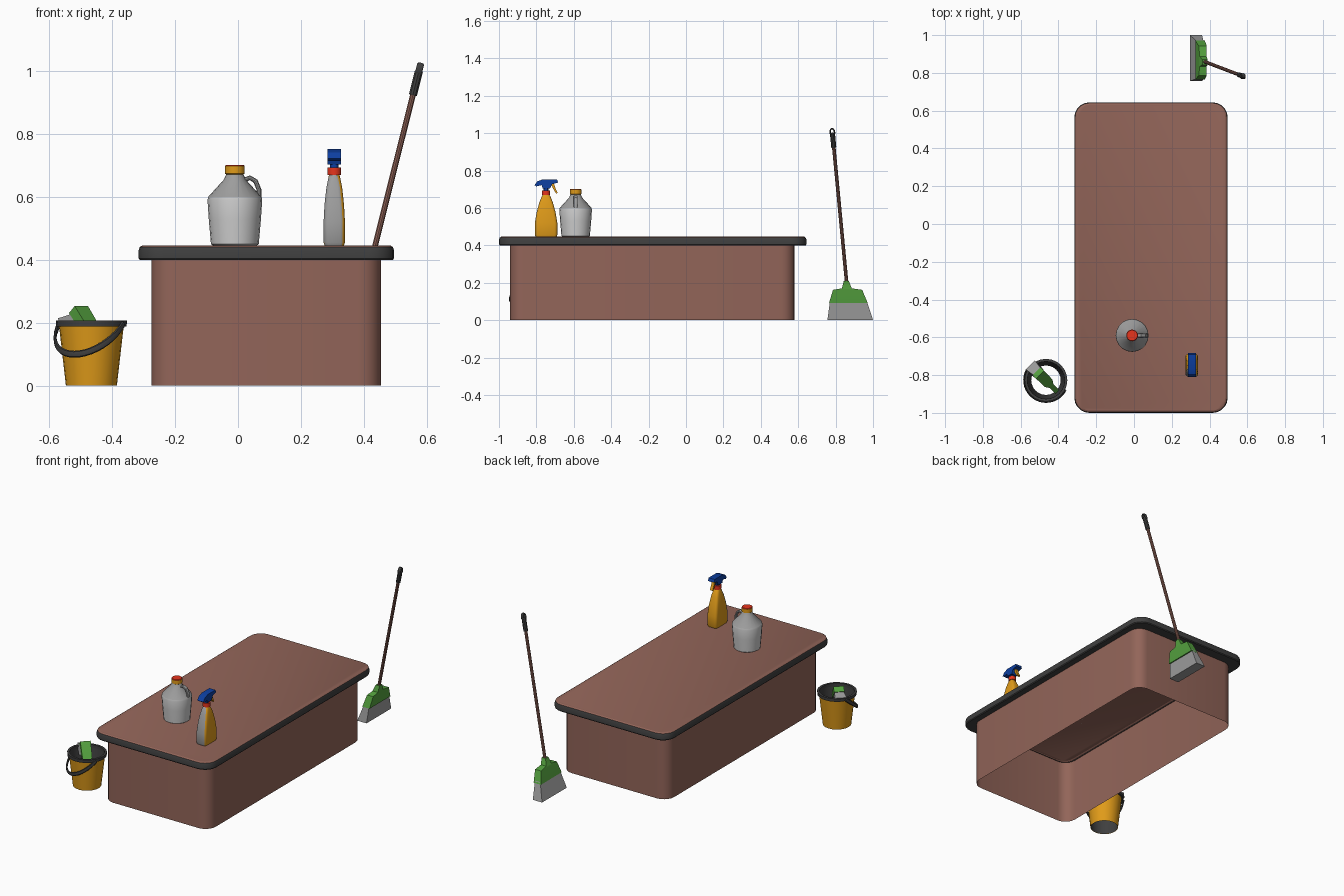
import bpy, bmesh, math
from mathutils import Vector as V

if "Cube" in bpy.data.objects:
    bpy.data.objects.remove(bpy.data.objects["Cube"])


def material(name, r, g, b):
    m = bpy.data.materials.new(name)
    m.diffuse_color = (r, g, b, 1)
    m.use_nodes = True
    m.node_tree.nodes["Principled BSDF"].inputs["Base Color"].default_value = m.diffuse_color
    return m


BROWN = material("brown", 0.29, 0.13, 0.10)
DARK = material("dark_grey", 0.05, 0.05, 0.05)
ORANGE = material("orange", 0.75, 0.33, 0.01)
GREEN = material("green", 0.09, 0.36, 0.05)
BLUE = material("blue", 0.004, 0.05, 0.36)
RED = material("red", 0.80, 0.035, 0.012)
LIGHT = material("light_grey", 0.62, 0.62, 0.62)
GREY = material("mid_grey", 0.34, 0.34, 0.34)


def loft(name, rings, mats, bands=None, cap0=None, cap1=None, rule=None, angle=30):
    """Skin a list of point rings; bands gives a material slot per strip."""
    bm = bmesh.new()
    vs = [[bm.verts.new(p) for p in r] for r in rings]
    n = len(vs[0])
    for k in range(len(vs) - 1):
        for i in range(n):
            j = (i + 1) % n
            f = bm.faces.new((vs[k][i], vs[k][j], vs[k + 1][j], vs[k + 1][i]))
            f.material_index = bands[k] if bands else 0
    if cap0 is not None:
        bm.faces.new(vs[0][::-1]).material_index = cap0
    if cap1 is not None:
        bm.faces.new(vs[-1]).material_index = cap1
    if cap0 is not None and cap1 is not None:
        bmesh.ops.recalc_face_normals(bm, faces=bm.faces)
    if rule:
        bm.normal_update()
        for f in bm.faces:
            f.material_index = rule(f)
    me = bpy.data.meshes.new(name)
    bm.to_mesh(me)
    bm.free()
    for m in mats:
        me.materials.append(m)
    ob = bpy.data.objects.new(name, me)
    bpy.context.collection.objects.link(ob)
    bpy.ops.object.select_all(action='DESELECT')
    bpy.context.view_layer.objects.active = ob
    ob.select_set(True)
    bpy.ops.object.shade_smooth_by_angle(angle=math.radians(angle))
    return ob


def circle(cx, cy, z, r, n=20):
    return [V((cx + r * math.cos(2 * math.pi * i / n),
               cy + r * math.sin(2 * math.pi * i / n), z)) for i in range(n)]


def rounded(cx, cy, z, hx, hy, r, seg=5):
    pts = []
    for q, (sx, sy) in enumerate([(1, 1), (-1, 1), (-1, -1), (1, -1)]):
        for k in range(seg + 1):
            a = math.pi / 2 * (q + k / seg)
            pts.append(V((cx + sx * (hx - r) + r * math.cos(a),
                          cy + sy * (hy - r) + r * math.sin(a), z)))
    return pts


def quad(c, u, v, hu, hv):
    c, u, v = V(c), V(u), V(v)
    return [c + u * hu + v * hv, c - u * hu + v * hv, c - u * hu - v * hv, c + u * hu - v * hv]


def tube(name, pts, ru, rv, mat, side, n=10, closed=False):
    """Sweep an ellipse along points; ru is measured along the side vector."""
    pts = [V(p) for p in pts]
    rings, m = [], len(pts)
    for i, p in enumerate(pts):
        if closed:
            t = pts[(i + 1) % m] - pts[i - 1]
        else:
            t = pts[min(i + 1, m - 1)] - pts[max(i - 1, 0)]
        t.normalize()
        s = V(side)
        s = (s - t * s.dot(t)).normalized()
        w = t.cross(s)
        rings.append([p + s * ru * math.cos(2 * math.pi * k / n)
                      + w * rv * math.sin(2 * math.pi * k / n) for k in range(n)])
    if closed:
        return loft(name, rings + [rings[0]], [mat])
    return loft(name, rings, [mat], cap0=0, cap1=0)


# Table: open-bottomed body, brown top with a dark rounded rim
loft("table_body", [rounded(0.09, -0.18, z, 0.365, 0.76, 0.07) for z in (0, 0.405)], [BROWN])
TX, TY = 0.09, -0.178
loft("table_top", [rounded(TX, TY, 0.40, 0.362, 0.757, 0.07),
                   rounded(TX, TY, 0.40, 0.402, 0.818, 0.075),
                   rounded(TX, TY, 0.405, 0.406, 0.822, 0.08),
                   rounded(TX, TY, 0.43, 0.406, 0.822, 0.08),
                   rounded(TX, TY, 0.441, 0.402, 0.818, 0.076),
                   rounded(TX, TY, 0.446, 0.394, 0.810, 0.07)],
     [DARK, BROWN], bands=[0, 0, 0, 0, 1], cap1=1)

# Jug: light body, grey shoulder, capped neck and side handle
JX, JY = -0.01, -0.59
jug = [(0.446, 0.07), (0.45, 0.076), (0.53, 0.083), (0.59, 0.087), (0.60, 0.085),
       (0.655, 0.035), (0.675, 0.026)]
loft("jug", [circle(JX, JY, z, r) for z, r in jug], [LIGHT, GREY],
     bands=[0, 0, 0, 0, 1, 1], cap0=0, cap1=1)
loft("jug_cap", [circle(JX, JY, z, r) for z, r in
                 [(0.672, 0.028), (0.674, 0.031), (0.698, 0.031), (0.702, 0.028)]],
     [ORANGE, RED], bands=[0, 0, 1], cap0=0, cap1=1)
tube("jug_handle", [(0.015, JY, 0.652), (0.038, JY, 0.661), (0.056, JY, 0.65),
                    (0.067, JY, 0.622), (0.067, JY, 0.59)], 0.011, 0.008, GREY, (0, 1, 0))

# Spray bottle: orange with a grey back face
SX, SY = 0.306, -0.748
bottle = [(0.446, SX, SY, 0.031, 0.056, 0.014), (0.455, SX, SY, 0.034, 0.06, 0.015),
          (0.52, SX, SY, 0.034, 0.06, 0.015), (0.575, SX, SY, 0.031, 0.051, 0.015),
          (0.63, SX, SY, 0.025, 0.036, 0.014), (0.66, SX, SY, 0.019, 0.024, 0.014),
          (0.672, SX, SY, 0.016, 0.016, 0.0155)]
loft("spray_bottle", [rounded(x, y, z, hx, hy, r, 3) for z, x, y, hx, hy, r in bottle],
     [ORANGE, GREY], cap0=0, cap1=0,
     rule=lambda f: int(f.normal.y + 0.4 * f.normal.x < -0.6))
loft("spray_collar", [circle(SX, SY, z, 0.022, 16) for z in (0.67, 0.694)], [RED], cap0=0, cap1=0)
loft("spray_neck", [circle(SX, SY, z, 0.014, 12) for z in (0.69, 0.712)], [BLUE], cap0=0, cap1=0)


def side_plate(name, profile, half, mat):
    loft(name, [[V((SX + s * half, y, z)) for y, z in profile] for s in (-1, 1)],
         [mat], cap0=0, cap1=0)


side_plate("spray_head", [(-0.81, 0.722), (-0.795, 0.742), (-0.765, 0.753), (-0.69, 0.753),
                          (-0.684, 0.735), (-0.715, 0.728), (-0.728, 0.703), (-0.766, 0.703),
                          (-0.772, 0.722), (-0.80, 0.715)], 0.021, BLUE)
side_plate("spray_trigger", [(-0.722, 0.732), (-0.706, 0.732), (-0.700, 0.71), (-0.686, 0.68),
                             (-0.694, 0.677), (-0.712, 0.705)], 0.009, ORANGE)

# Bucket: bottomless orange pail, dark lining, rim and bail
BX, BY = -0.466, -0.827
loft("bucket", [circle(BX, BY, z, r, 24) for z, r in
                [(0, 0.081), (0.2, 0.104), (0.2, 0.101), (0, 0.078)]],
     [ORANGE, DARK], bands=[0, 1, 1])
loft("bucket_rim", [circle(BX, BY, z, r, 24) for z, r in
                    [(0.188, 0.103), (0.188, 0.112), (0.207, 0.113), (0.207, 0.099), (0.188, 0.099)]],
     [DARK])
P, D = V((0.88, -0.47, 0)), V((-0.47, -0.88, 0))
tube("bucket_handle",
     [V((BX, BY, 0.197)) + P * 0.116 * math.cos(t) + (D * 0.115 - V((0, 0, 0.097))) * math.sin(t)
      for t in [math.pi * i / 20 for i in range(21)]], 0.011, 0.005, DARK, (0, 0, 1), n=8)

# Scrub brush standing in the bucket
W = V((0.707, 0.707, 0))
A = V((-0.46, 0.46, 0.76)).normalized()
B = W.cross(A)
B = B if B.z < 0 else -B
loft("scrub_brush", [quad(c, W, B, hw, ht) for c, hw, ht in
                     [((-0.41, -0.885, 0.08), 0.014, 0.008), ((-0.442, -0.853, 0.135), 0.014, 0.01),
                      ((-0.46, -0.835, 0.165), 0.028, 0.016), ((-0.507, -0.788, 0.242), 0.03, 0.017)]],
     [GREEN], cap0=0, cap1=0)
mid = V((-0.488, -0.807, 0.211))
out = V((-0.66, 0.66, -0.36))
loft("scrub_bristles", [quad(mid + B * 0.014, W, A, 0.026, 0.034),
                        quad(mid + out * 0.068, W, A, 0.034, 0.036)], [GREY], cap0=0, cap1=0)

# Broom: flared bristles, green head, long handle, dark grip with hanging loop
X, Y = V((1, 0, 0)), V((0, 1, 0))
loft("broom_bristles", [quad((0.328, 0.878, 0), X, Y, 0.032, 0.122),
                        quad((0.351, 0.868, 0.105), X, Y, 0.018, 0.098)], [GREY], cap0=0, cap1=0)
loft("broom_head", [quad(c, X, Y, hx, hy) for c, hx, hy in
                    [((0.35, 0.868, 0.092), 0.025, 0.103), ((0.364, 0.864, 0.162), 0.021, 0.078),
                     ((0.366, 0.86, 0.17), 0.018, 0.026), ((0.376, 0.857, 0.208), 0.014, 0.014)]],
     [GREEN], cap0=0, cap1=0)
H0, H1 = V((0.372, 0.86, 0.19)), V((0.58, 0.781, 1.02))
axis = (H1 - H0).normalized()
tube("broom_handle", [H0, H0.lerp(H1, 0.92)], 0.0095, 0.0095, BROWN, (0, 1, 0))
tube("broom_grip", [H0.lerp(H1, t) for t in (0.885, 0.895, 0.96, 0.975)],
     0.0135, 0.0135, DARK, (0, 1, 0))
side = axis.cross(Y).normalized()
tube("grip_loop", [H0.lerp(H1, 0.982) + Y * 0.012 * math.cos(t) + axis * 0.019 * math.sin(t)
                   for t in [2 * math.pi * i / 14 for i in range(14)]],
     0.011, 0.004, DARK, side, n=8, closed=True)
